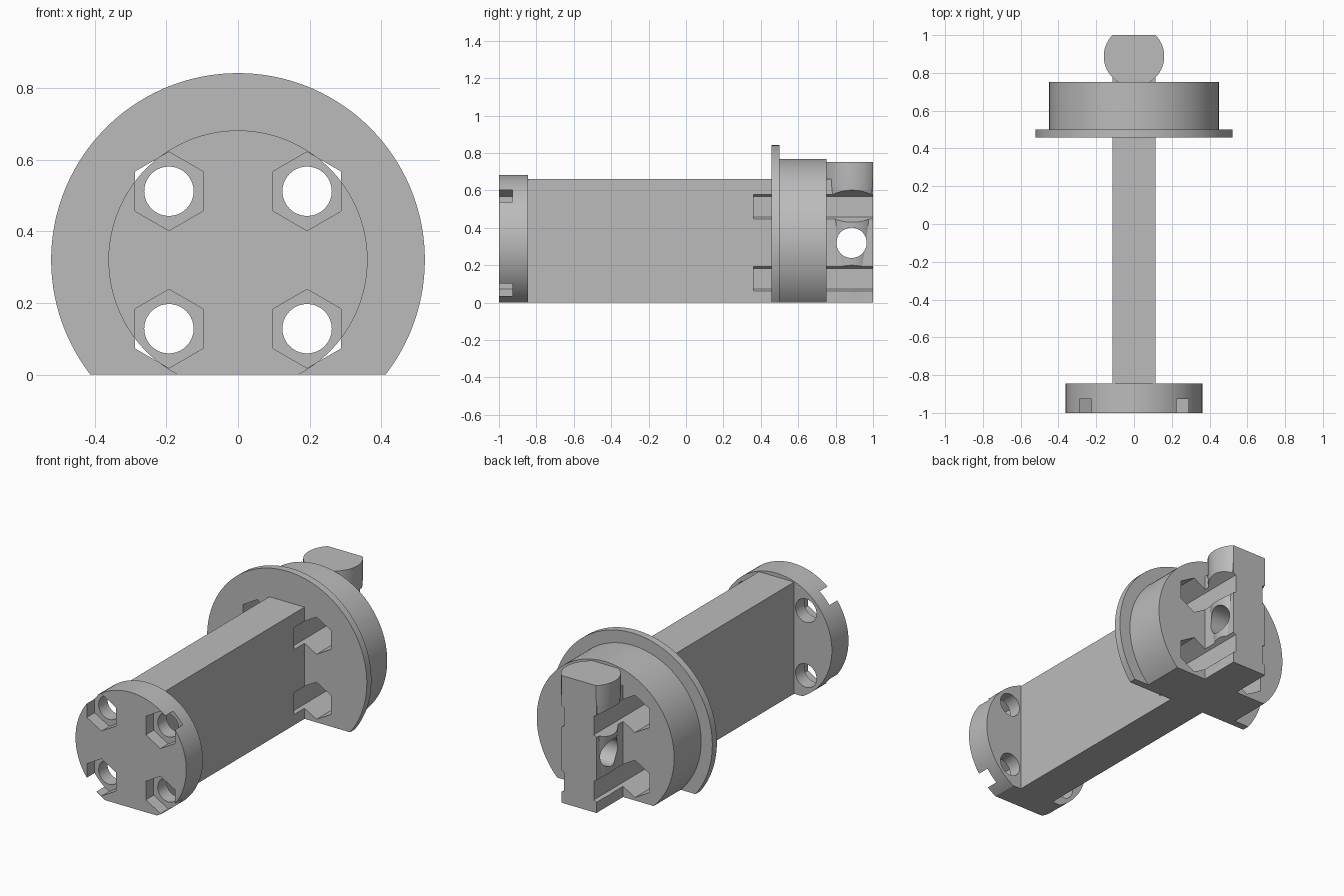
import bpy, bmesh
from math import sin, cos, pi, asin, radians

cube = bpy.data.objects.get("Cube")
if cube:
    bpy.data.objects.remove(cube, do_unlink=True)

AXIS_Z = 0.32      # height of the disc axis
HALF_BAR = 0.115

grey = bpy.data.materials.new("mid_grey")
grey.use_nodes = True
colour = (0.5, 0.5, 0.5, 1)
grey.diffuse_color = colour
grey.node_tree.nodes["Principled BSDF"].inputs["Base Color"].default_value = colour


def make(name, bm):
    bmesh.ops.recalc_face_normals(bm, faces=bm.faces)
    mesh = bpy.data.meshes.new(name)
    bm.to_mesh(mesh)
    bm.free()
    mesh.materials.append(grey)
    obj = bpy.data.objects.new(name, mesh)
    bpy.context.collection.objects.link(obj)
    return obj


def prism(name, points, y0, y1):
    """Extrude an x-z outline along y."""
    bm = bmesh.new()
    face = bm.faces.new([bm.verts.new((x, y0, z)) for x, z in points])
    new = bmesh.ops.extrude_face_region(bm, geom=[face])["geom"]
    verts = [v for v in new if isinstance(v, bmesh.types.BMVert)]
    bmesh.ops.translate(bm, verts=verts, vec=(0, y1 - y0, 0))
    return make(name, bm)


def circle(x, z, r, n, start=0.0):
    return [(x + r * cos(start + 2 * pi * i / n), z + r * sin(start + 2 * pi * i / n))
            for i in range(n)]


def flat_disc(r, n=96):
    """Circle around the axis with its bottom cut flat at the ground."""
    a = -asin(AXIS_Z / r)
    sweep = pi - 2 * a
    pts = [(r * cos(a + sweep * i / n), AXIS_Z + r * sin(a + sweep * i / n))
           for i in range(n + 1)]
    return [(x, max(z, 0.0)) for x, z in pts]


def combine(target, tool, operation):
    mod = target.modifiers.new(tool.name, "BOOLEAN")
    mod.operation = operation
    mod.solver = "EXACT"
    mod.object = tool
    bpy.context.view_layer.objects.active = target
    bpy.ops.object.modifier_apply(modifier=mod.name)
    bpy.data.objects.remove(tool, do_unlink=True)


# Central bar with its discs
bar = [(-HALF_BAR, 0), (HALF_BAR, 0), (HALF_BAR, 0.66), (-HALF_BAR, 0.66)]
body = prism("flanged_spindle_body", bar, -0.9, 1.0)
for name, r, y0, y1 in (("front_plate", 0.362, -1.0, -0.845),
                        ("flange", 0.522, 0.457, 0.5),
                        ("drum", 0.449, 0.48, 0.752)):
    combine(body, prism(name, flat_disc(r), y0, y1), "UNION")

# Upright tapered post, flattened at the back
bm = bmesh.new()
rings = []
for r, z in ((0.113, 0.004), (0.16, 0.64), (0.16, 0.752)):
    rings.append([bm.verts.new((x, min(y, 1.0), z)) for x, y in circle(0, 0.888, r, 72)])
for low, high in zip(rings, rings[1:]):
    for i in range(72):
        j = (i + 1) % 72
        bm.faces.new((low[i], low[j], high[j], high[i]))
bm.faces.new(rings[0])
bm.faces.new(rings[-1])
combine(body, make("post", bm), "UNION")

# Four bolt positions: nut pocket, round hole and long hexagonal channel
for x in (-0.193, 0.193):
    for z in (0.128, 0.512):
        hexagon = circle(x, z, 0.11, 6, pi / 6)
        combine(body, prism("nut_pocket", hexagon, -1.1, -0.927), "DIFFERENCE")
        combine(body, prism("bolt_hole", circle(x, z, 0.069, 40), -0.95, -0.8), "DIFFERENCE")
        combine(body, prism("hex_channel", hexagon, 0.36, 1.1), "DIFFERENCE")

# Cross hole through the post
hole = prism("cross_hole", circle(0, 0, 0.081, 48), -0.4, 0.4)
hole.rotation_euler = (0, 0, pi / 2)
hole.location = (0, 0.885, AXIS_Z)
bpy.context.view_layer.update()
combine(body, hole, "DIFFERENCE")

# Smooth the round walls, keep the edges sharp
bpy.ops.object.select_all(action="DESELECT")
body.select_set(True)
bpy.context.view_layer.objects.active = body
bpy.ops.object.shade_smooth_by_angle(angle=radians(25))
